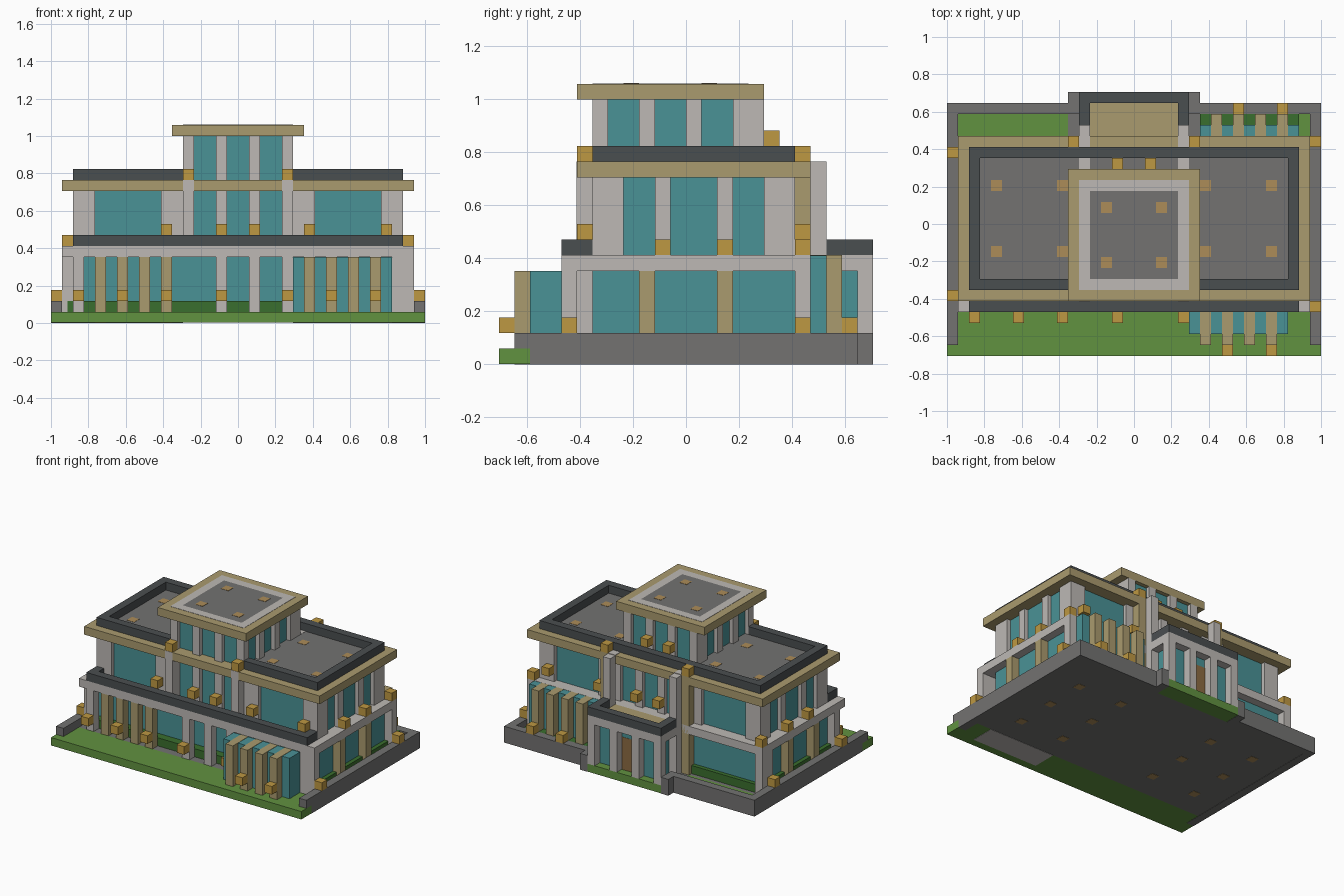
import bpy
import bmesh

if "Cube" in bpy.data.objects:
    bpy.data.objects.remove(bpy.data.objects["Cube"], do_unlink=True)

UNIT = 1 / 17  # one building block
T = 0.03       # paint-thin plate, in blocks


def material(name, code):
    rgb = [int(code[i:i + 2], 16) / 255 for i in range(0, 6, 2)]
    col = [c / 12.92 if c <= 0.04045 else ((c + 0.055) / 1.055) ** 2.4 for c in rgb] + [1]
    m = bpy.data.materials.new(name)
    m.use_nodes = True
    m.diffuse_color = col
    m.node_tree.nodes["Principled BSDF"].inputs["Base Color"].default_value = col
    return m


stone = material("pale stone", "BDB9B5")
grey = material("mid grey", "737271")
dark = material("charcoal", "4A4E50")
tan = material("tan", "AA9B6E")
gold = material("lantern gold", "BE9842")
spot = material("spot bronze", "AC8C58")
glass = material("teal glass", "4A9296")
grass = material("grass", "619240")
hedge = material("hedge green", "3A6E2E")
wood = material("door brown", "8C6B42")


def build(name, mat, boxes, mirror=False):
    """One object from (x0, x1, y0, y1, z0, z1) boxes, optionally mirrored in x."""
    boxes = list(boxes)
    if mirror:
        boxes += [(-b[1], -b[0], *b[2:]) for b in boxes]
    bm = bmesh.new()
    for x0, x1, y0, y1, z0, z1 in boxes:
        cube = bmesh.ops.create_cube(bm, size=1)
        for v in cube["verts"]:
            v.co.x = (x0 if v.co.x < 0 else x1) * UNIT
            v.co.y = (y0 if v.co.y < 0 else y1) * UNIT
            v.co.z = (z0 if v.co.z < 0 else z1) * UNIT
    me = bpy.data.meshes.new(name)
    bm.to_mesh(me)
    bm.free()
    me.materials.append(mat)
    ob = bpy.data.objects.new(name, me)
    bpy.context.collection.objects.link(ob)
    return ob


def ring(x, y0, y1, z0, z1, w=1):
    """Four boxes forming a square-cut frame."""
    return [(-x, x, y0, y0 + w, z0, z1), (-x, x, y1 - w, y1, z0, z1),
            (-x, -x + w, y0 + w, y1 - w, z0, z1), (x - w, x, y0 + w, y1 - w, z0, z1)]


def cubes(xs, y, z):
    """Single blocks at each x."""
    return [(x, x + 1, y, y + 1, z, z + 1) for x in xs]


def posts(xs, y0, y1, z0, z1):
    return [(x, x + 1, y0, y1, z0, z1) for x in xs]


# Ground
build("front_lawn", grass, [(-17, 17, -12, -10, T, 1), (-16, 16, -10, -8, T, 1)])
build("floor_slab", grey, [(-16, 16, -8, 10, T, 1)])
build("entrance_lawn", grass, [(-5, 5, 10, 12, T, 1)])
build("back_lawn", grass, [(6, 16, 8, 10, 1, 1 + T)], True)
build("garden_walls", grey, [(16, 17, -11, 11, 1, 2), (16, 17, -10, 11, 0, 1),
                             (6, 16, 10, 11, 0, 2), (5, 6, 10, 12, 0, 2)], True)
build("bay_underside", stone, [(5, 14, -11, -8, 0, 2 * T)])
build("underside_spots", spot,
      [b[:4] + (0, 2 * T) for y in (-5, 0, 5) for b in cubes((6, 12), y, 0)], True)
build("hedges", hedge, [(-15.5, 15.5, -7, 7.5, 1, 2), (6, 15, 9, 10, 1, 2)])

# Ground floor
build("ground_glass", glass, [(-15, 15, -6, 7, 2, 6)])
build("ground_columns", stone, posts((-15, -2, 1, 4, 14, 15), -8, -7, 1, 6)
      + posts((-16,), -7, -6, 1, 6) + posts((-16,), 6, 8, 1, 6)
      + posts((15,), 7, 8, 1, 6))
build("front_fins", tan, posts((-13, -11, -9, -7), -8, -7, 1, 6))
build("side_fins", tan, [(15, 16, y, y + 1, 1, 6) for y in (-3, 2)], True)
build("ground_beam", stone, [(-16, 16, -8, 8, 6, 7)])
build("front_bay_glass", glass, [(5, 14, -10, -8, 1, 6 - T)])
build("front_bay_fins", tan, posts((6, 8, 10, 12), -11, -8, 1, 6))
build("back_bay_glass", glass, [(6, 15, 8, 9, 1, 7 - T)])
build("back_bay_fins", tan, posts((7, 9, 11, 13), 8, 10, 1, 7))

# Rear entrance with canopy
build("entrance_glass", glass, [(-4, 4, 8, 11, 1, 6)])
build("entrance_door", wood, [(-1, 1, 11, 11 + T, 1, 5)])
build("entrance_columns", stone, posts((1, 4), 11, 12, 1, 6), True)
build("canopy_beam", stone, [(-5, 5, 9, 12, 6, 7)])
build("canopy_floor", tan, [(-4, 4, 8, 11, 7, 7 + T)])
build("canopy_parapet", dark, [(-5, 5, 11, 12, 7, 8), (-5, -4, 9, 11, 7, 8), (4, 5, 9, 11, 7, 8)])
build("tall_back_pillars", stone, [(4, 5, 8, 9, 1, 13), (4, 5, 5, 8, 12.5, 13 + 2 * T)], True)
build("tan_back_pillars", tan, [(5, 6, 7, 8, 1, 12)], True)

# Balcony and upper floor
build("balcony_parapet", dark, [(-15, 15, -8, -7, 7, 8), (-15, -14, -7, -6, 7, 8),
                                (14, 15, -7, -6, 7, 8)])
build("upper_glass", glass, [(-14.5, 14.5, -5.5, 6.5, 7, 12)])
faces = [(-6, -5), (6, 7)]
build("upper_piers", stone,
      [(a, b, *f, 7, 12) for f in faces for a, b in ((13, 15), (4, 7), (1, 2))]
      + [(14, 15, a, b, 7, 12) for a, b in ((-5, -4), (-2, -1), (2, 3), (5, 6))], True)
build("tall_front_pillars", stone, [(4, 5, -7 - T, -6, 7, 13)], True)
build("upper_cornice", tan, [(-16, 16, -7, 8, 12, 13)])
build("upper_roof_deck", grey, [(-14, 14, -5, 6, 13, 13 + T)])
build("upper_roof_parapet", dark, [(5, 15, -6, -5, 13, 14), (14, 15, -5, 6, 13, 14),
                                   (0, 15, 6, 7, 13, 14)], True)
build("upper_roof_spots", spot,
      [b[:4] + (13, 13 + 2 * T) for y in (-3, 3) for b in cubes((6, 12), y, 0)], True)

# Top pavilion
build("pavilion_glass", glass, [(-4.5, 4.5, -5.5, 4.5, 13, 17)])
build("pavilion_piers", stone,
      [(a, a + 1, *f, 13, 17) for f in ((-6, -5), (4, 5)) for a in (1, 4)]
      + [(4, 5, y, y + 1, 13, 17) for y in (-3, 0, 3)], True)
build("pavilion_roof", tan, [(-6, 6, -7, 5, 17, 18)])
build("pavilion_roof_border", stone, ring(5, -6, 4, 18, 18 + T))
build("pavilion_roof_deck", grey, [(-4, 4, -5, 3, 18, 18 + T)])
build("pavilion_roof_spots", spot,
      [b[:4] + (18, 18 + 2 * T) for y in (-4, 1) for b in cubes((2,), y, 0)], True)

# Lanterns
build("garden_lanterns", gold, cubes((-15, -11, -7, -2, 4), -9, 2) + cubes((8, 12), -12, 2)
      + cubes((9, 13), 10, 2) + cubes((16,), -8, 2) + cubes((16,), 7, 2)
      + cubes((-17,), -7, 2) + cubes((-17,), 6, 2))
build("balcony_lanterns", gold, cubes((-7, -2, 1, 6, 13), -7, 8) + cubes((-2, 1, 6, 13), 7, 8))
build("side_lanterns", gold, [b for y in (-2, 2, 7) for b in cubes((15,), y, 7)], True)
build("roof_lanterns", gold, cubes((4,), -7, 13) + cubes((5,), 7, 13) + cubes((1,), 5, 14), True)
